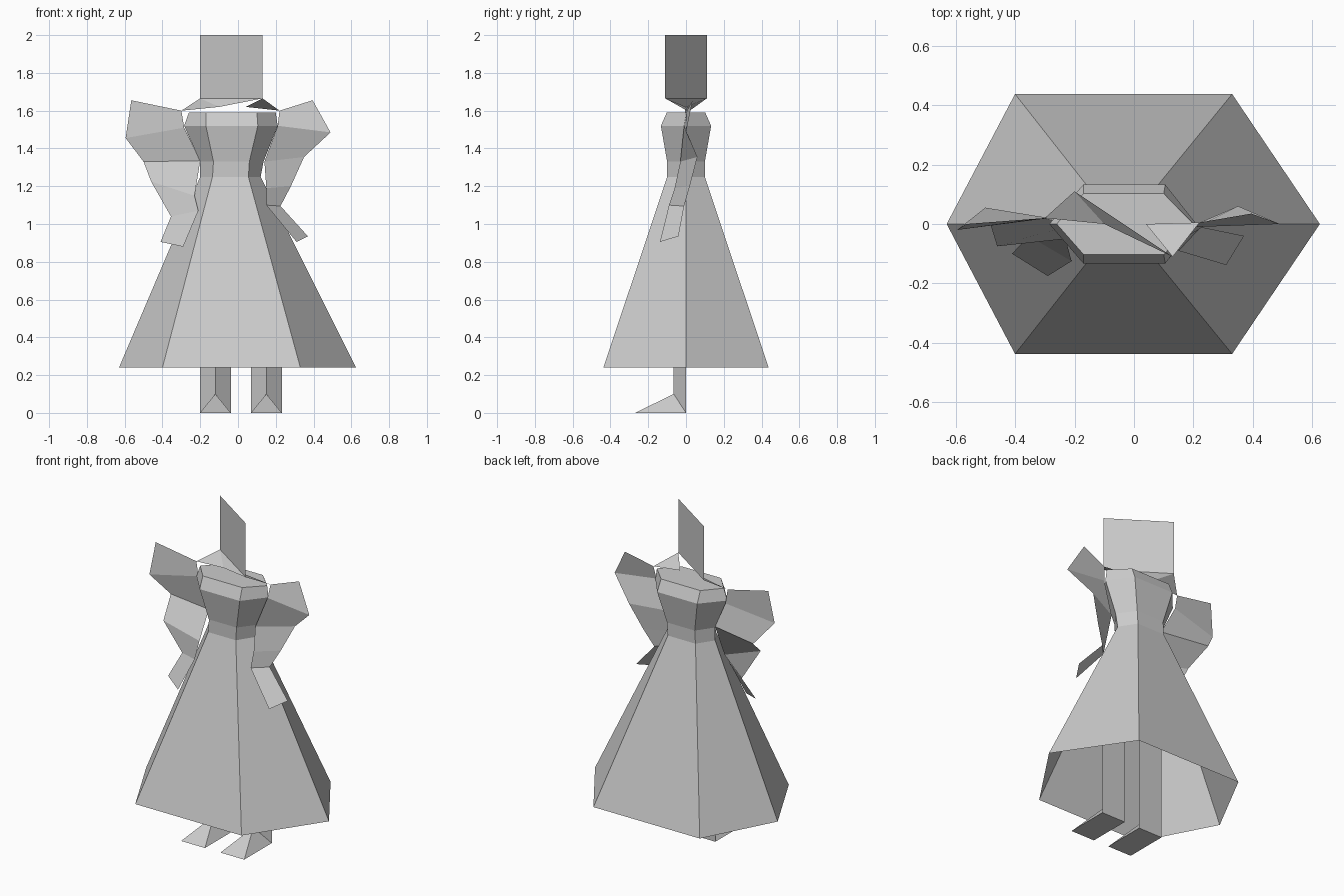
import bpy

cube = bpy.data.objects.get("Cube")
if cube:
    bpy.data.objects.remove(cube, do_unlink=True)

grey = bpy.data.materials.new("plain grey")
grey.use_nodes = True
grey.diffuse_color = (0.6, 0.6, 0.6, 1)
grey.node_tree.nodes["Principled BSDF"].inputs["Base Color"].default_value = (0.6, 0.6, 0.6, 1)


def part(name, verts, faces):
    mesh = bpy.data.meshes.new(name)
    mesh.from_pydata(verts, [], faces)
    mesh.materials.append(grey)
    obj = bpy.data.objects.new(name, mesh)
    bpy.context.collection.objects.link(obj)
    return obj


def dress(name, rings, cap=False):
    """Stack of six-sided rings: z, outer right, inner right, inner left, outer left, depth."""
    verts, faces = [], []
    for z, a, b, c, d, y in rings:
        verts += [(a, 0, z), (b, -y, z), (c, -y, z), (d, 0, z), (c, y, z), (b, y, z)]
    for r in range(len(rings) - 1):
        for i in range(6):
            j = (i + 1) % 6
            faces.append((r * 6 + i, r * 6 + j, r * 6 + 6 + j, r * 6 + 6 + i))
    if cap:
        n = len(verts)
        faces.append(tuple(range(n - 6, n)))
    return part(name, verts, faces)


def ribbon(name, pairs):
    """Folded strip through pairs of inner and outer points."""
    verts = [p for pair in pairs for p in pair]
    faces = [(i, i + 1, i + 3, i + 2) for i in range(0, len(verts) - 2, 2)]
    return part(name, verts, faces)


# Skirt, open at the hem, and closed bodice
waist = (1.25, -0.2, -0.135, 0.055, 0.12, 0.1)
dress("skirt", [(0.24, -0.63, -0.4, 0.33, 0.625, 0.437), waist])
dress("bodice", [waist,
                 (1.33, -0.2, -0.13, 0.06, 0.135, 0.1),
                 (1.52, -0.285, -0.17, 0.105, 0.21, 0.133),
                 (1.59, -0.26, -0.17, 0.1, 0.2, 0.102)], cap=True)

# Head panel, standing diagonally, with the neck and collar pieces
head_r, head_l = (-0.2, 0.11, 1.665), (0.13, -0.11, 1.665)
neck_r, neck_l = (-0.1, 0, 1.62), (0.04, 0, 1.62)
shoulder_r, shoulder_l = (-0.3, 0.02, 1.6), (0.22, 0.005, 1.6)
part("head", [head_r, head_l, (*head_l[:2], 2), (*head_r[:2], 2)], [(0, 1, 2, 3)])
part("neck", [head_r, neck_r, head_l], [(0, 1, 2)])
part("right_collar", [shoulder_r, neck_r, head_r], [(0, 1, 2)])
part("left_collar", [shoulder_l, head_l, neck_l], [(0, 1, 2)])

# Folded sleeves ending in hands
ribbon("right_arm", [
    (shoulder_r, (-0.565, 0.0, 1.655)),
    ((-0.285, 0.02, 1.51), (-0.595, -0.02, 1.455)),
    ((-0.2, 0.0, 1.335), (-0.5, 0.055, 1.33)),
    ((-0.23, -0.05, 1.15), (-0.46, -0.075, 1.225)),
    ((-0.21, -0.125, 1.07), (-0.355, -0.04, 1.04)),
    ((-0.29, -0.175, 0.88), (-0.41, -0.1, 0.905))])
ribbon("left_arm", [
    (shoulder_l, (0.395, 0.035, 1.655)),
    ((0.21, -0.01, 1.52), (0.49, 0.0, 1.485)),
    ((0.14, -0.03, 1.33), (0.35, 0.06, 1.355)),
    ((0.15, -0.06, 1.19), (0.28, 0.02, 1.2)),
    ((0.15, -0.09, 1.1), (0.225, -0.01, 1.095)),
    ((0.31, -0.138, 0.905), (0.37, -0.04, 0.935))])

# Three-sided legs with wedge feet
for side, x in (("right", -0.12), ("left", 0.15)):
    w, top = 0.082, 0.7
    part(side + "_leg",
         [(x - w, 0, 0), (x + w, 0, 0), (x, -0.065, 0.1),
          (x - w, 0, top), (x + w, 0, top), (x, -0.065, top)],
         [(1, 0, 3, 4), (0, 2, 5, 3), (2, 1, 4, 5), (3, 5, 4)])
    part(side + "_foot",
         [(x - w, 0, 0), (x + w, 0, 0), (x, -0.065, 0.1),
          (x - w, -0.27, 0), (x + w, -0.27, 0)],
         [(0, 1, 4, 3), (3, 4, 2), (0, 3, 2), (4, 1, 2)])
